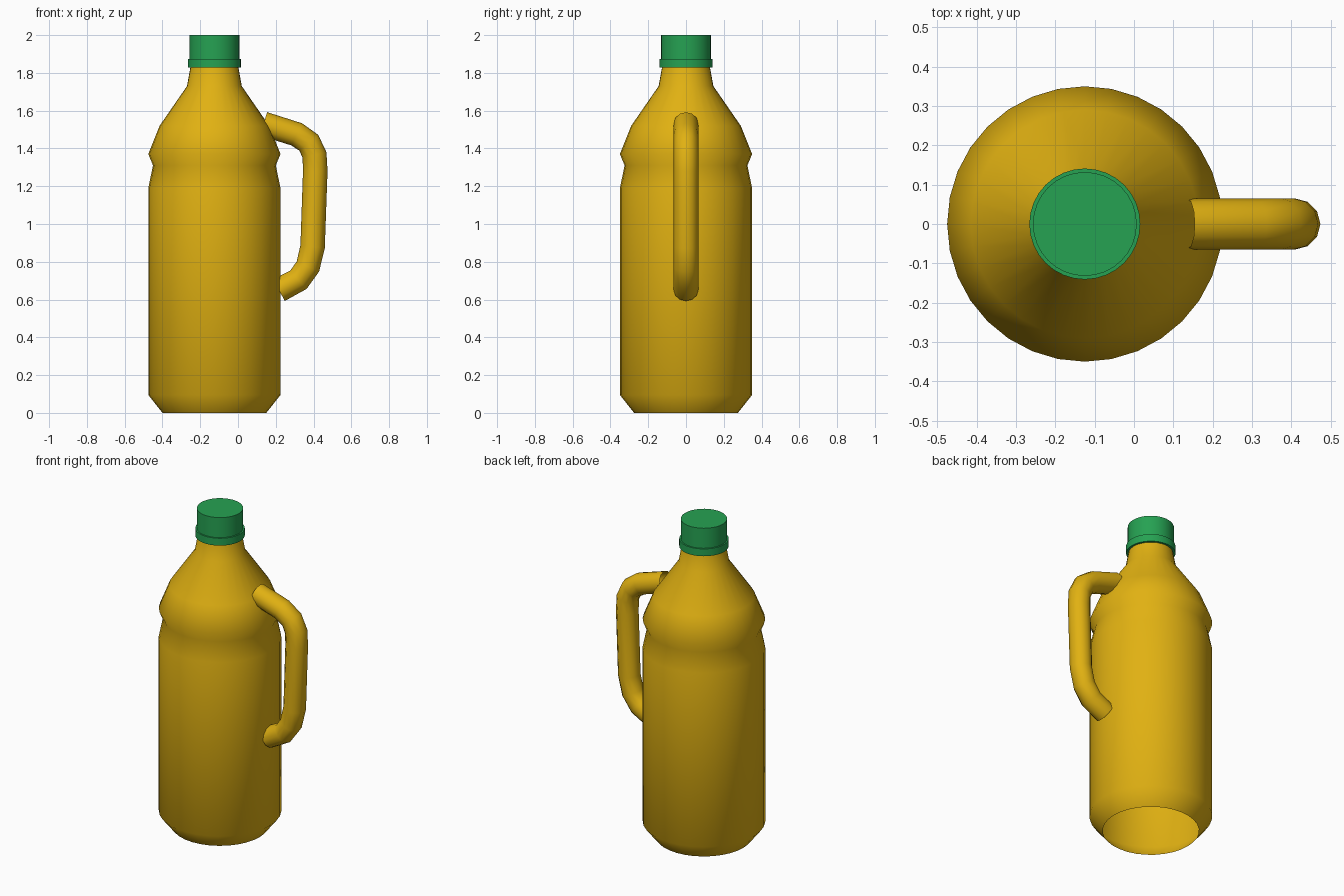
import bpy, bmesh, math

cube = bpy.data.objects.get("Cube")
if cube:
    bpy.data.objects.remove(cube, do_unlink=True)

AXIS_X = -0.125   # bottle axis, offset to leave room for the handle
SIDES = 32


def material(name, rgb):
    m = bpy.data.materials.new(name)
    m.use_nodes = True
    m.diffuse_color = (*rgb, 1)
    m.node_tree.nodes["Principled BSDF"].inputs["Base Color"].default_value = (*rgb, 1)
    return m


def add_object(name, mesh, mat, angle):
    ob = bpy.data.objects.new(name, mesh)
    bpy.context.collection.objects.link(ob)
    mesh.materials.clear()
    mesh.materials.append(mat)
    bpy.ops.object.select_all(action="DESELECT")
    ob.select_set(True)
    bpy.context.view_layer.objects.active = ob
    bpy.ops.object.shade_smooth_by_angle(angle=math.radians(angle))
    return ob


def lathe(name, profile, mat, angle, capped):
    """Turn a (radius, height) profile, bottom to top, around the bottle axis."""
    bm = bmesh.new()
    rings = []
    for r, z in profile:
        turns = [math.tau * i / SIDES for i in range(SIDES)]
        rings.append([bm.verts.new((r * math.cos(a), r * math.sin(a), z)) for a in turns])
    for low, high in zip(rings, rings[1:]):
        for i in range(SIDES):
            j = (i + 1) % SIDES
            bm.faces.new((low[i], low[j], high[j], high[i]))
    if capped:
        bm.faces.new(rings[0][::-1])
        bm.faces.new(rings[-1])
    mesh = bpy.data.meshes.new(name)
    bm.to_mesh(mesh)
    bm.free()
    ob = add_object(name, mesh, mat, angle)
    ob.location.x = AXIS_X
    return ob


def tube(name, path, radius, mat):
    """Sweep an open-ended round tube along (x, z) points."""
    curve = bpy.data.curves.new(name + "_path", "CURVE")
    curve.dimensions = "3D"
    curve.bevel_depth = radius
    curve.bevel_resolution = 4
    spline = curve.splines.new("POLY")
    spline.points.add(len(path) - 1)
    for point, (x, z) in zip(spline.points, path):
        point.co = (x, 0, z, 1)
    helper = bpy.data.objects.new(name + "_path", curve)
    bpy.context.collection.objects.link(helper)
    bpy.context.view_layer.update()
    graph = bpy.context.evaluated_depsgraph_get()
    mesh = bpy.data.meshes.new_from_object(helper.evaluated_get(graph))
    bpy.data.objects.remove(helper, do_unlink=True)
    return add_object(name, mesh, mat, 60)


yellow = material("golden_yellow", (0.75, 0.44, 0.006))
green = material("cap_green", (0.019, 0.36, 0.085))

# Bottle shell, open underneath
lathe("bottle_body", [(0.275, 0), (0.35, 0.095), (0.35, 1.19), (0.325, 1.31),
                      (0.35, 1.37), (0.29, 1.52), (0.145, 1.73), (0.125, 1.84)],
      yellow, 80, False)

# Screw cap and its collar
lathe("cap_collar", [(0.141, 1.828), (0.141, 1.874)], green, 40, True)
lathe("cap", [(0.132, 1.87), (0.132, 2.0)], green, 40, True)

# Handle
tube("handle", [(0.135, 1.53), (0.31, 1.475), (0.375, 1.43), (0.405, 1.365),
                (0.409, 1.28), (0.395, 0.88), (0.37, 0.775), (0.32, 0.705),
                (0.217, 0.65)], 0.065, yellow)
